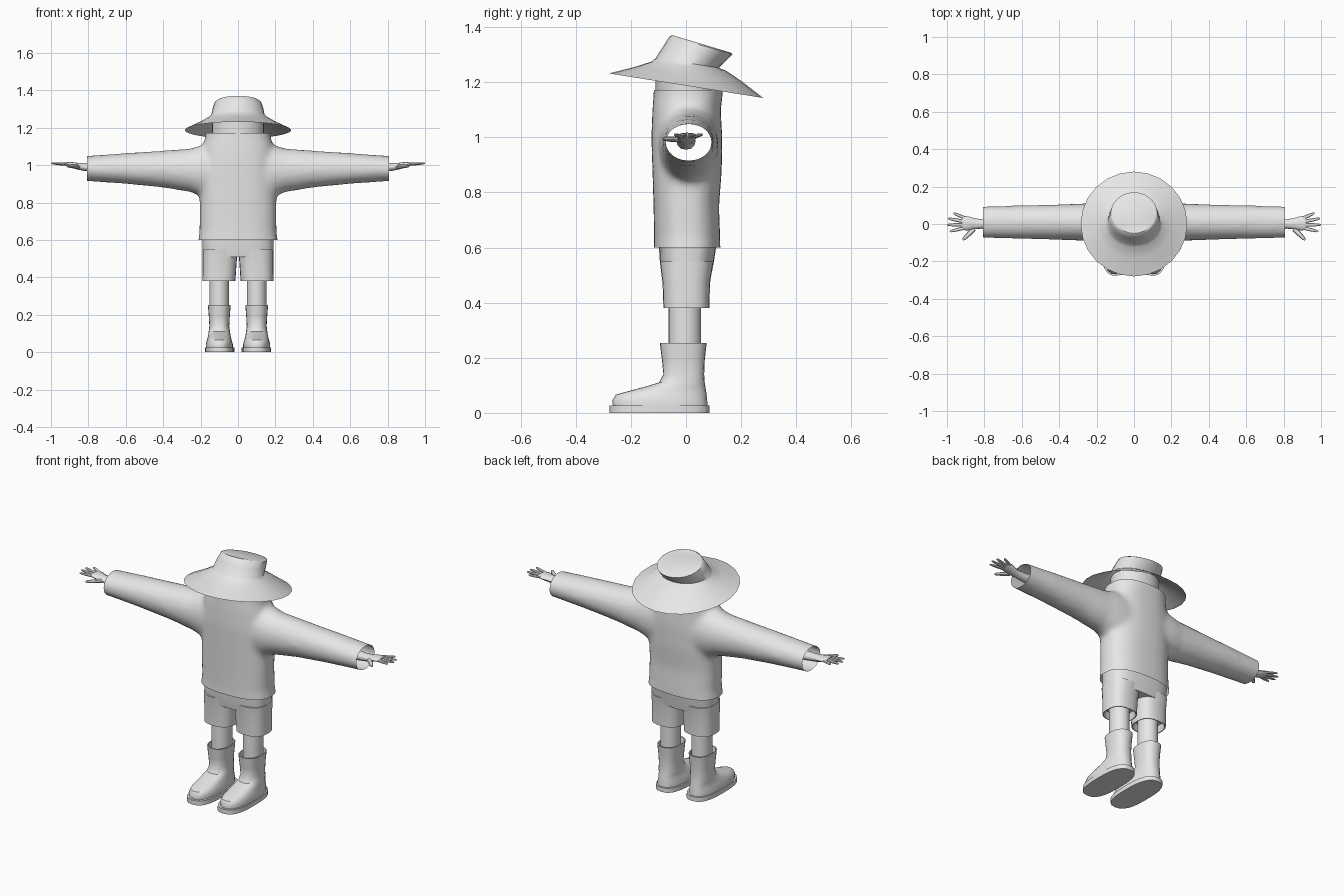
import bpy, bmesh, math
from mathutils import Vector

cube = bpy.data.objects.get("Cube")
if cube:
    bpy.data.objects.remove(cube, do_unlink=True)

grey = bpy.data.materials.new("light_grey")
grey.use_nodes = True
COLOUR = (0.8, 0.8, 0.8, 1)
grey.diffuse_color = COLOUR
grey.node_tree.nodes["Principled BSDF"].inputs["Base Color"].default_value = COLOUR


def finish(name, mesh):
    obj = bpy.data.objects.new(name, mesh)
    bpy.context.scene.collection.objects.link(obj)
    mesh.materials.clear()
    mesh.materials.append(grey)
    bpy.ops.object.select_all(action="DESELECT")
    obj.select_set(True)
    bpy.context.view_layer.objects.active = obj
    bpy.ops.object.shade_smooth_by_angle(angle=math.radians(40))
    return obj


def ring(centre, u, v, n=24, power=2.0):
    """Superellipse around centre, spanned by the half-axes u and v."""
    centre, u, v = Vector(centre), Vector(u), Vector(v)
    points = []
    for i in range(n):
        a = 2 * math.pi * i / n
        c, s = math.cos(a), math.sin(a)
        points.append(centre + u * math.copysign(abs(c) ** (2 / power), c)
                      + v * math.copysign(abs(s) ** (2 / power), s))
    return points


def level(x, rx, y0, y1, z, z1=None, power=2.0, n=24):
    """Ring between depths y0 and y1, tilted when z1 differs from z."""
    z1 = z if z1 is None else z1
    return ring((x, (y0 + y1) / 2, (z + z1) / 2), (rx, 0, 0),
                (0, (y1 - y0) / 2, (z1 - z) / 2), n, power)


def loft(bm, rings, start=True, end=True):
    loops = [[bm.verts.new(p) for p in r] for r in rings]
    faces = []
    for a, b in zip(loops, loops[1:]):
        for i in range(len(a)):
            j = (i + 1) % len(a)
            faces.append(bm.faces.new((a[i], a[j], b[j], b[i])))
    if start:
        faces.append(bm.faces.new(loops[0][::-1]))
    if end:
        faces.append(bm.faces.new(loops[-1]))
    bmesh.ops.recalc_face_normals(bm, faces=faces)


def part(name, *lofts):
    bm = bmesh.new()
    for rings, start, end in lofts:
        loft(bm, rings, start, end)
    mesh = bpy.data.meshes.new(name)
    bm.to_mesh(mesh)
    bm.free()
    return finish(name, mesh)


# Hat: a sloping brim and a tilted crown
part("hat", ([
    level(0, 0.285, -0.28, 0.28, 1.232, 1.143),
    level(0, 0.20, -0.185, 0.20, 1.256, 1.205),
    level(0, 0.155, -0.125, 0.145, 1.275, 1.242),
    level(0, 0.142, -0.11, 0.12, 1.288, 1.252),
    level(0, 0.135, -0.08, 0.145, 1.335, 1.278),
    level(0, 0.125, -0.06, 0.17, 1.366, 1.302),
    level(0, 0.115, -0.05, 0.16, 1.371, 1.308)], False, True))

part("head", ([level(0, 0.14, -0.11, 0.125, z) for z in (1.1, 1.18, 1.25)], True, True))

# Sweater: blend torso and sleeves, then trim the hem, collar and cuffs open
torso = [(0.52, 0.215, -0.117, 0.125), (0.6, 0.213, -0.117, 0.125),
         (0.64, 0.206, -0.116, 0.124), (0.75, 0.206, -0.118, 0.12),
         (0.88, 0.205, -0.122, 0.13), (1.0, 0.20, -0.126, 0.132),
         (1.1, 0.188, -0.122, 0.126), (1.15, 0.175, -0.118, 0.133),
         (1.24, 0.172, -0.115, 0.137)]
sleeve = [(0.1, 0.80, 1.13, 0.11), (0.19, 0.83, 1.11, 0.107),
          (0.25, 0.855, 1.09, 0.101), (0.4, 0.88, 1.078, 0.095),
          (0.6, 0.90, 1.065, 0.09), (0.8, 0.914, 1.05, 0.085),
          (0.88, 0.916, 1.046, 0.085)]
lofts = [([level(0, rx, y0, y1, z, power=2.5, n=32) for z, rx, y0, y1 in torso], True, True)]
for side in (1, -1):
    lofts.append(([ring((side * x, 0.01, (lo + hi) / 2), (0, ry, 0), (0, 0, (hi - lo) / 2))
                   for x, lo, hi, ry in sleeve], True, True))
draft = part("sweater_draft", *lofts)
remesh = draft.modifiers.new("blend", "REMESH")
remesh.mode = "VOXEL"
remesh.voxel_size = 0.014
smooth = draft.modifiers.new("soften", "SMOOTH")
smooth.factor = 0.5
smooth.iterations = 10
depsgraph = bpy.context.evaluated_depsgraph_get()
sweater = bpy.data.meshes.new_from_object(draft.evaluated_get(depsgraph))
bpy.data.objects.remove(draft, do_unlink=True)
bm = bmesh.new()
bm.from_mesh(sweater)
for point, normal in (((0, 0, 0.6), (0, 0, -1)), ((0, 0, 1.172), (0, 0, 1)),
                      ((0.807, 0, 0), (1, 0, 0)), ((-0.807, 0, 0), (-1, 0, 0))):
    bmesh.ops.bisect_plane(bm, geom=bm.verts[:] + bm.edges[:] + bm.faces[:],
                           plane_co=point, plane_no=normal, clear_outer=True)
collar = [e for e in bm.edges if e.is_boundary and all(v.co.z > 1.17 for v in e.verts)]
bmesh.ops.holes_fill(bm, edges=collar, sides=0)
bm.to_mesh(sweater)
bm.free()
finish("sweater", sweater)

# Shorts: a hip block and two open legs
shorts = [([level(0, rx, y0, y1, z, power=3) for z, rx, y0, y1 in
            ((0.51, 0.187, -0.088, 0.094), (0.56, 0.19, -0.096, 0.103),
             (0.64, 0.19, -0.10, 0.115))], True, True)]
for side in (1, -1):
    shorts.append(([level(side * x, rx, y0, y1, z, power=2.6) for z, x, rx, y0, y1 in
                    ((0.42, 0.103, 0.075, -0.07, 0.075), (0.38, 0.102, 0.083, -0.077, 0.08),
                     (0.38, 0.102, 0.088, -0.082, 0.085), (0.47, 0.099, 0.091, -0.085, 0.087),
                     (0.55, 0.096, 0.094, -0.095, 0.10))], True, True))
part("shorts", *shorts)

# Boot heights: z, half width, front, back
boot = [(0.025, 0.072, -0.265, 0.078), (0.045, 0.072, -0.268, 0.077),
        (0.066, 0.066, -0.255, 0.075), (0.08, 0.062, -0.205, 0.073),
        (0.096, 0.059, -0.145, 0.07), (0.11, 0.057, -0.098, 0.068),
        (0.14, 0.053, -0.082, 0.066), (0.19, 0.056, -0.087, 0.068),
        (0.253, 0.061, -0.095, 0.075), (0.253, 0.056, -0.088, 0.068),
        (0.22, 0.053, -0.083, 0.064)]
# Fingertips and knuckles: base x, base y, tip x, tip y
fingers = [(0.905, 0.032, 0.965, 0.058), (0.915, 0.014, 0.995, 0.03),
           (0.915, -0.005, 1.0, -0.004), (0.91, -0.022, 0.985, -0.04),
           (0.855, -0.025, 0.915, -0.085)]

for side, label in ((1, "left"), (-1, "right")):
    part(label + "_leg", ([level(side * 0.1, 0.053, -0.063, 0.055, z)
                           for z in (0.18, 0.32, 0.45)], True, True))
    part(label + "_boot", ([level(side * 0.1, rx, y0, y1, z, power=2.4)
                            for z, rx, y0, y1 in boot], True, False))
    part(label + "_sole", ([level(side * 0.098, 0.078, -0.277, 0.085, z, power=2.7)
                            for z in (0, 0.026)], True, True))

    # Hand: forearm and palm in one loft, tapered fingers and thumb
    hand = [([ring((side * x, y, z), (0, ry, 0), (0, 0, rz), 12) for x, y, z, ry, rz in
              ((0.70, 0.0, 0.985, 0.035, 0.03), (0.82, 0.0, 0.99, 0.025, 0.021),
               (0.86, 0.002, 0.995, 0.031, 0.018), (0.895, 0.004, 1.003, 0.039, 0.014),
               (0.92, 0.004, 1.006, 0.035, 0.009))], True, True)]
    for bx, by, tx, ty in fingers:
        thumb = ty < -0.06
        base = Vector((side * bx, by, 0.992 if thumb else 1.004))
        tip = Vector((side * tx, ty, 0.995 if thumb else 1.01))
        across = (tip - base).cross(Vector((0, 0, 1))).normalized()
        up = Vector((0, 0, 1))
        size = 0.013 if thumb else 0.0095
        hand.append(([ring(base.lerp(tip, t), across * size * k, up * size * k * 0.8, 8)
                      for t, k in ((0, 1), (0.5, 0.95), (0.88, 0.7), (1, 0.3))], True, True))
    part(label + "_hand", *hand)
